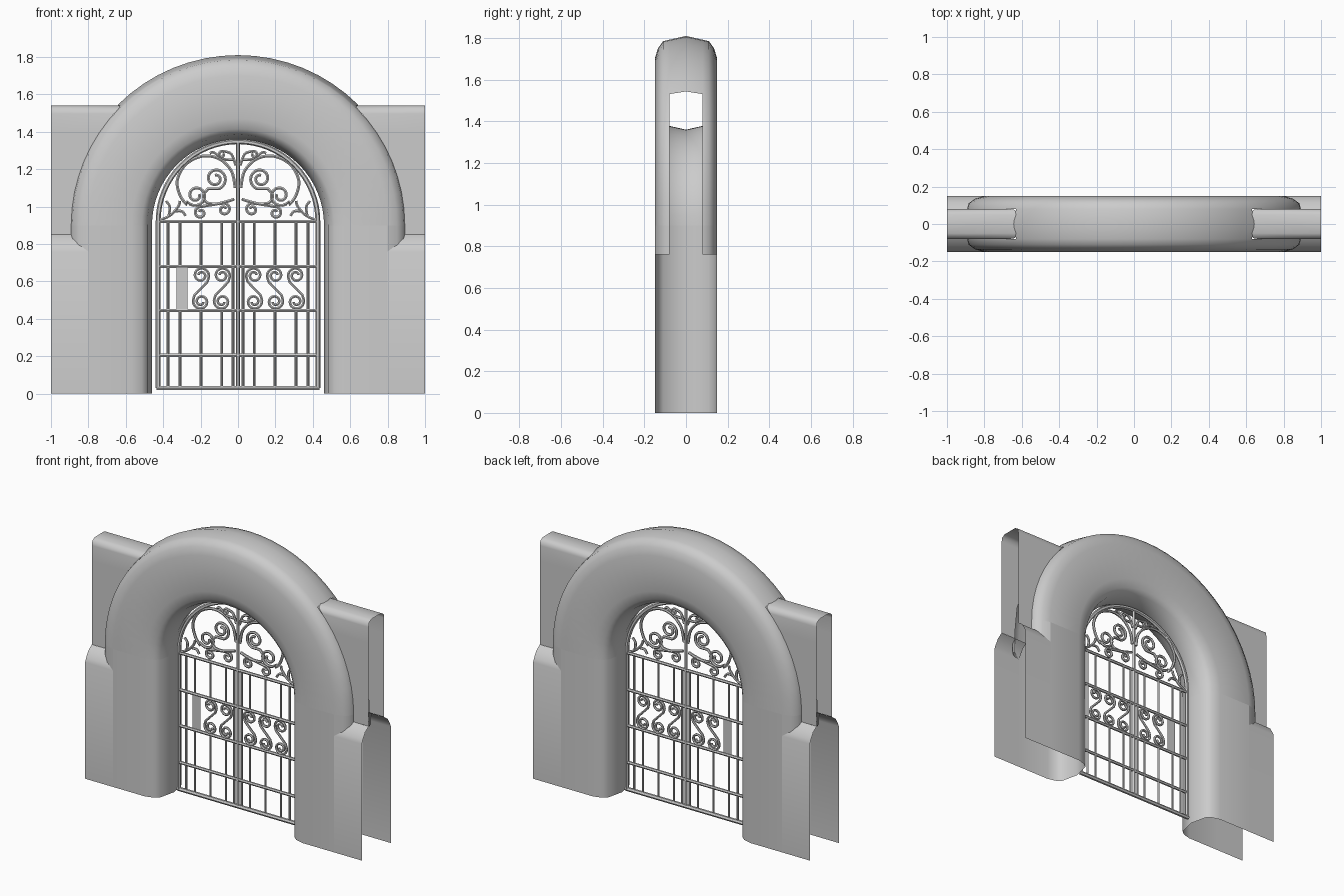
import bpy, bmesh, math
from math import sin, cos, pi, sqrt, radians

old = bpy.data.objects.get("Cube")
if old:
    bpy.data.objects.remove(old, do_unlink=True)

grey = bpy.data.materials.new("plain_grey")
grey.use_nodes = True
grey.diffuse_color = (0.6, 0.6, 0.6, 1)
grey.node_tree.nodes["Principled BSDF"].inputs["Base Color"].default_value = (0.6, 0.6, 0.6, 1)

SPRING = 0.9            # height of the arch centre
SIDES = (("left", 1), ("right", -1))


def activate(ob):
    bpy.ops.object.select_all(action='DESELECT')
    ob.select_set(True)
    bpy.context.view_layer.objects.active = ob


def sheet(name, rows, skip=lambda i, j: False):
    """Skin a grid of points with smooth quads."""
    bm = bmesh.new()
    grid = [[bm.verts.new(p) for p in row] for row in rows]
    for i in range(len(grid) - 1):
        for j in range(len(grid[i]) - 1):
            if not skip(i, j):
                bm.faces.new((grid[i][j], grid[i][j + 1], grid[i + 1][j + 1], grid[i + 1][j]))
    bmesh.ops.remove_doubles(bm, verts=bm.verts, dist=1e-5)
    bmesh.ops.recalc_face_normals(bm, faces=bm.faces)
    me = bpy.data.meshes.new(name)
    bm.to_mesh(me)
    bm.free()
    me.materials.append(grey)
    ob = bpy.data.objects.new(name, me)
    bpy.context.collection.objects.link(ob)
    activate(ob)
    bpy.ops.object.shade_smooth_by_angle(angle=radians(65))
    return ob


def bars(name, paths, radius):
    """Round bars along paths of (x, z) points in the gate plane."""
    cu = bpy.data.curves.new(name, 'CURVE')
    cu.dimensions = '3D'
    cu.bevel_depth = radius
    cu.bevel_resolution = 1
    cu.use_fill_caps = True
    for path in paths:
        sp = cu.splines.new('POLY')
        sp.points.add(len(path) - 1)
        for pt, (x, z) in zip(sp.points, path):
            pt.co = (x, 0, z, 1)
    cu.materials.append(grey)
    ob = bpy.data.objects.new(name, cu)
    bpy.context.collection.objects.link(ob)
    activate(ob)
    bpy.ops.object.convert(target='MESH')
    bpy.ops.object.shade_smooth_by_angle(angle=radians(50))


def flip(paths):
    return paths + [[(-x, z) for x, z in p] for p in paths]


def spiral(cx, cz, r, start, end, inner=0.3, n=26):
    """Points winding from the outer radius inward, angles in degrees."""
    pts = []
    for k in range(n + 1):
        t = k / n
        a = radians(start + (end - start) * t)
        rr = r * (1 - (1 - inner) * t)
        pts.append((cx + rr * cos(a), cz + rr * sin(a)))
    return pts


def smooth(pts, n=5):
    """Rounded path through a few points."""
    e = [pts[0]] + pts + [pts[-1]]
    out = []
    for a, b, c, d in zip(e, e[1:], e[2:], e[3:]):
        for k in range(n):
            t = k / n
            out.append(tuple(0.5 * (2 * q + (s - p) * t + (2 * p - 5 * q + 4 * s - u) * t * t
                                    + (3 * q - p - 3 * s + u) * t ** 3)
                             for p, q, s, u in zip(a, b, c, d)))
    return out + [pts[-1]]


# Hollow rounded arch, open where the side walls run into it
inner = [(0.46, 0), (0.485, 0.11), (0.515, 0.135), (0.57, 0.15)]
outer = [(0.80, 0.15), (0.85, 0.135), (0.885, 0.11), (0.892, 0.08)]
half = inner + outer
ring = half + [(0.91, 0)] + [(r, -y) for r, y in reversed(half)]
SEG = 32
rows = [[(r * cos(pi * i / SEG), y, SPRING + r * sin(pi * i / SEG)) for r, y in ring]
        for i in range(SEG + 1)]
sheet("arch", rows, lambda i, j: j in (len(half) - 1, len(half)) and
      (i < SEG // 4 or i >= SEG - SEG // 4))

# Jambs, shoulders and thin side walls
jamb = list(reversed(outer[:1])) + list(reversed(inner))
jamb += [(x, -y) for x, y in reversed(jamb[:-1])]
shoulder = [(0.15, 0), (0.15, 0.76), (0.14, 0.785), (0.115, 0.825), (0.08, 0.85)]
wall = [(0.08, SPRING + 0.892 * sin(radians(a))) for a in (-3.2, 0, 11.25, 22.5, 33.75, 42)]
wall += [(0.075, 1.525), (0.05, 1.54)]
wall += [(-y, z) for y, z in reversed(wall)]
for side, s in SIDES:
    sheet(side + "_jamb", [[(s * x, y, z) for x, y in jamb] for z in (0, SPRING)])
    for face, d in (("front", -1), ("back", 1)):
        sheet(f"{side}_{face}_shoulder",
              [[(s * x, d * y, z) for y, z in shoulder] for x in (0.80, 1)])
        sheet(f"{side}_{face}_arch_foot",
              [[(s * x, d * y, z) for x, y in outer] for z in (0.76, SPRING)])
    sheet(side + "_side_wall",
          [[(s * sqrt(0.892 ** 2 - (z - SPRING) ** 2), y, z) for y, z in wall],
           [(s, y, z) for y, z in wall]])

# Gate frame, rails and upright bars
MID, TOP, LOW = 0.68, 0.92, 0.445
rim = [(0.427 * cos(pi * k / 32), TOP + 0.427 * sin(pi * k / 32)) for k in range(33)]
bars("gate_frame", [[(0.427, 0.03)] + rim + [(-0.427, 0.03)],
                    [(-0.437, 0.03), (0.437, 0.03)]], 0.013)
bars("gate_rails", [[(-0.43, z), (0.43, z)] for z in (0.205, LOW, MID, TOP)], 0.01)
bars("centre_post", [[(0, 0.03), (0, 1.345)]], 0.011)
long_bars = [[(x, 0.03), (x, TOP)] for x in (0.027, 0.374)]
short_x = (0.086, 0.198, 0.31)
short_bars = [[(x, a), (x, b)] for x in short_x for a, b in ((0.03, LOW), (MID, TOP))]
bars("upright_bars", flip(long_bars + short_bars), 0.007)

# S scrolls in the middle band, one bay filled by a thin plate
def s_scroll(x, s):
    top = spiral(0, 0.07, 0.043, -10, 530)
    upper = list(reversed(top)) + [(0.034, 0.035)]
    pts = upper + [(-a, -b) for a, b in reversed(upper)]
    return [(x + s * a, (LOW + MID) / 2 + b) for a, b in pts]

bars("band_scrolls", [s_scroll(s * x, -s if s > 0 else 1) for s in (1, -1)
                      for x in short_x if s * x > -0.3], 0.008)
px, pz = 0.03, 0.115
sheet("band_plate", [[(-0.30 + a * px, 0, (LOW + MID) / 2 + b * pz) for a in (-1, 1)]
                     for b in (-1, 1)])

# Scrollwork under the arched rim
big = smooth([(0.015, 1.10), (0.035, 1.19), (0.10, 1.255), (0.19, 1.27), (0.28, 1.225),
              (0.325, 1.14), (0.31, 1.06), (0.275, 1.01)]) + \
    spiral(0.225, 1.06, 0.058, -35, -560)
second = list(reversed(spiral(0.12, 1.15, 0.058, 250, -280))) + \
    smooth([(0.16, 1.095), (0.185, 1.06), (0.165, 1.02), (0.10, 1.015)]) + \
    spiral(0.075, 0.985, 0.034, 90, 520)
low = smooth([(0.02, 1.04), (0.05, 1.03), (0.11, 1.015), (0.17, 1.005)]) + \
    spiral(0.20, 0.967, 0.034, 100, -330)
crown = [smooth([(0.012, 1.22), (0.035, 1.28), (0.07, 1.295)]) +
         spiral(0.085, 1.278, 0.02, 120, -240),
         smooth([(0.02, 1.25), (0.08, 1.255), (0.13, 1.29), (0.15, 1.285)])]
twig = [smooth([(0.41, 0.93), (0.36, 0.955), (0.32, 1.0), (0.31, 1.03)]),
        smooth([(0.37, 0.95), (0.365, 1.0), (0.385, 1.03)]),
        smooth([(0.34, 0.975), (0.30, 0.975), (0.28, 0.95)])]
bars("crown_scrolls", flip([big, second, low]), 0.009)
bars("crown_twigs", flip(crown + twig), 0.008)
